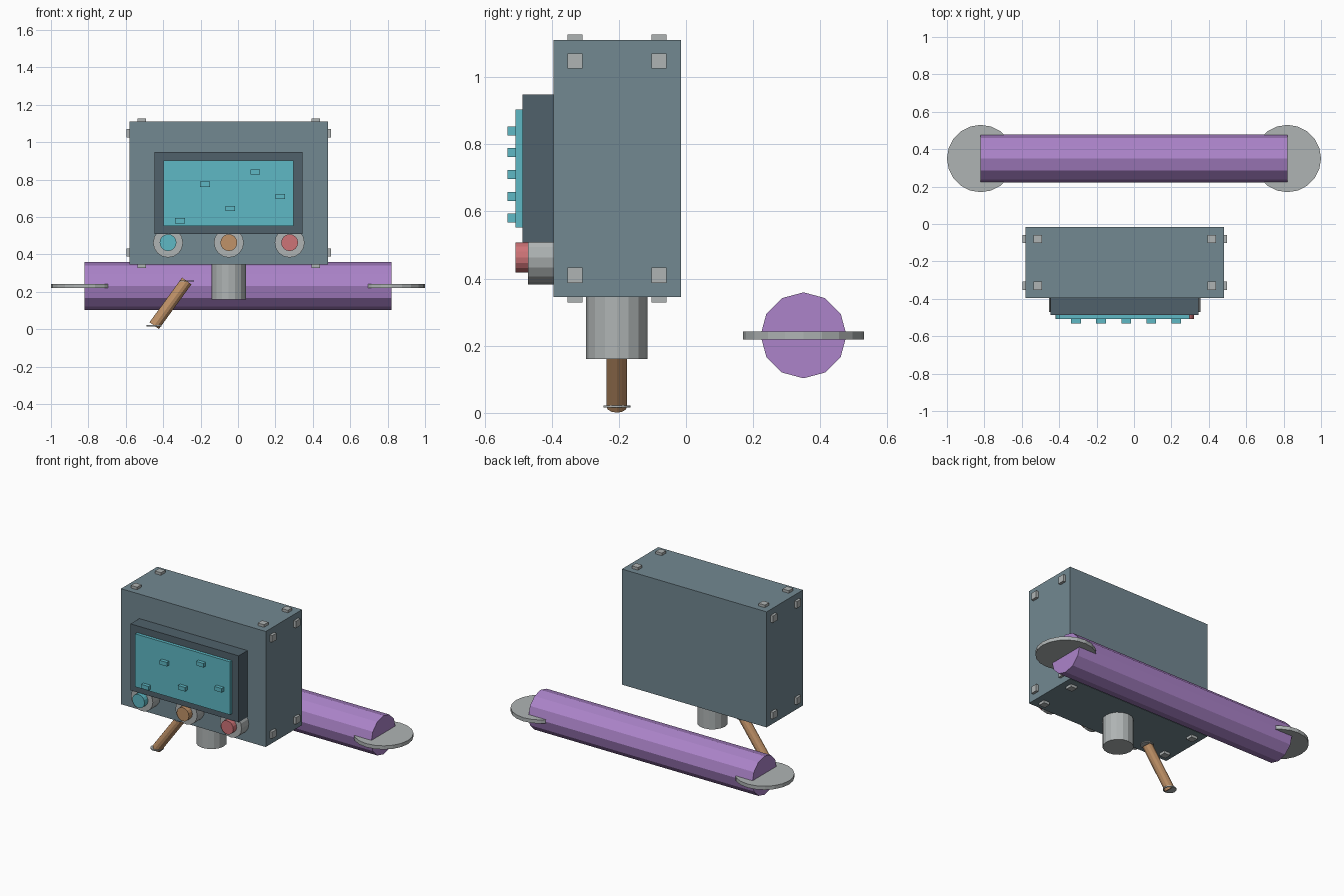
import bpy
import math
from mathutils import Vector

cube = bpy.data.objects.get("Cube")
if cube:
    bpy.data.objects.remove(cube, do_unlink=True)


def make_material(name, rgb):
    """Flat material from display RGB, stored as linear values."""
    lin = [((c / 255 + 0.055) / 1.055) ** 2.4 for c in rgb] + [1.0]
    mat = bpy.data.materials.new(name)
    mat.use_nodes = True
    mat.diffuse_color = lin
    mat.node_tree.nodes["Principled BSDF"].inputs["Base Color"].default_value = lin
    return mat


slate = make_material("slate", (114, 136, 145))
dark_slate = make_material("dark_slate", (80, 97, 107))
teal = make_material("teal", (94, 185, 197))
purple = make_material("purple", (172, 132, 202))
steel = make_material("steel", (175, 180, 180))
copper = make_material("copper", (192, 146, 104))
red = make_material("red", (206, 115, 119))


def finish(name, mat):
    obj = bpy.context.object
    obj.name = name
    obj.data.materials.append(mat)
    return obj


def box(name, mat, xs, ys, zs):
    """Box between the given extents on each axis."""
    spans = (xs, ys, zs)
    bpy.ops.mesh.primitive_cube_add(size=1, location=[sum(s) / 2 for s in spans])
    bpy.context.object.scale = [s[1] - s[0] for s in spans]
    return finish(name, mat)


def rod(name, mat, start, end, radius, sides=16):
    """Faceted cylinder between two points."""
    a, b = Vector(start), Vector(end)
    bpy.ops.mesh.primitive_cylinder_add(
        vertices=sides, radius=radius, depth=(b - a).length, location=(a + b) / 2,
        rotation=(b - a).to_track_quat('Z', 'Y').to_euler())
    return finish(name, mat)


def disc(name, centre, radius, thickness):
    """Level end plate."""
    half = Vector((0, 0, thickness / 2))
    return rod(name, steel, Vector(centre) - half, Vector(centre) + half, radius, 20)


# Cabinet
X, Y, Z = (-0.58, 0.48), (-0.395, -0.015), (0.345, 1.11)
box("cabinet", slate, X, Y, Z)

# Bolts on the sides, top and bottom, near the corners
B, OUT = 0.0225, 0.017
for y in (-0.33, -0.08):
    ys = (y - B, y + B)
    for x in (X[0] + 0.065, X[1] - 0.065):
        xs = (x - B, x + B)
        box("top_bolt", steel, xs, ys, (Z[1] - OUT, Z[1] + OUT))
        box("bottom_bolt", steel, xs, ys, (Z[0] - OUT, Z[0] + OUT))
    for z in (Z[0] + 0.065, Z[1] - 0.062):
        zs = (z - B, z + B)
        box("right_bolt", steel, (X[0] - OUT, X[0] + OUT), ys, zs)
        box("left_bolt", steel, (X[1] - OUT, X[1] + OUT), ys, zs)

# Display with raised markers
box("display_frame", dark_slate, (-0.446, 0.346), (-0.487, Y[0]), (0.508, 0.948))
box("display_screen", teal, (-0.397, 0.297), (-0.508, -0.48), (0.552, 0.903))
for i, z in enumerate((0.58, 0.775, 0.645, 0.84, 0.71)):
    x = -0.31 + 0.134 * i
    box("display_marker", teal, (x - 0.026, x + 0.026), (-0.531, -0.5),
        (z - 0.0135, z + 0.0135))

# Knobs
for x, mat in ((-0.374, teal), (-0.049, copper), (0.276, red)):
    rod("knob_base", steel, (x, Y[0], 0.463), (x, -0.471, 0.463), 0.08)
    rod("knob_cap", mat, (x, -0.46, 0.463), (x, -0.508, 0.463), 0.045)

# Outlet below the cabinet
rod("outlet_pipe", steel, (-0.05, -0.206, 0.16), (-0.05, -0.206, Z[0]), 0.092)

# Slanted probe with level end plates
low, high = (-0.448, -0.206, 0.019), (-0.274, -0.206, 0.258)
rod("probe", copper, low, high, 0.031, 12)
for point in (low, high):
    disc("probe_plate", point, 0.04, 0.007)

# Horizontal tank with level end plates
rod("tank", purple, (-0.82, 0.35, 0.231), (0.82, 0.35, 0.231), 0.128, 12)
for side in (-1, 1):
    disc("tank_plate", (side * 0.82, 0.35, 0.231), 0.18, 0.024)
